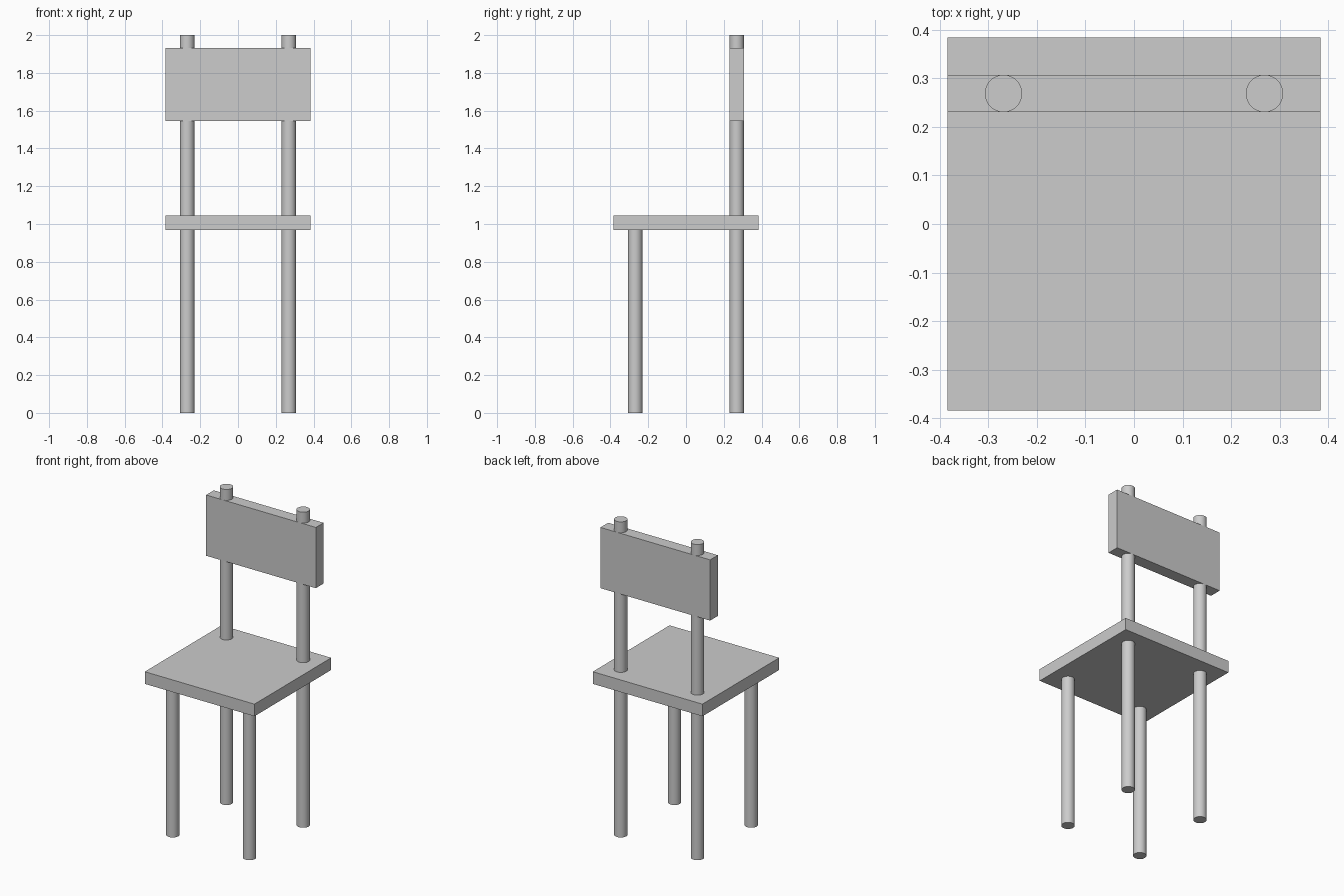
import bpy
import math

cube = bpy.data.objects.get("Cube")
if cube:
    bpy.data.objects.remove(cube, do_unlink=True)

# Single plain grey finish
GREY = (0.604, 0.604, 0.604, 1.0)
grey = bpy.data.materials.new("plain_grey")
grey.use_nodes = True
grey.diffuse_color = GREY
grey.node_tree.nodes["Principled BSDF"].inputs["Base Color"].default_value = GREY

WIDTH = 0.769        # seat and backrest width
THICK = 0.077        # board thickness and post diameter
POST = 0.269         # post offset from the centre
SEAT_LOW = 0.969
BACK_LOW, BACK_HIGH = 1.546, 1.931


def board(name, depth, y, low, high):
    bpy.ops.mesh.primitive_cube_add(size=1, location=(0, y, (low + high) / 2))
    ob = bpy.context.object
    ob.name = name
    ob.scale = (WIDTH, depth, high - low)
    bpy.ops.object.transform_apply(location=False, rotation=False, scale=True)
    ob.data.materials.append(grey)


def post(name, x, y, top):
    bpy.ops.mesh.primitive_cylinder_add(vertices=32, radius=THICK / 2, depth=top,
                                        location=(x, y, top / 2))
    ob = bpy.context.object
    ob.name = name
    ob.data.materials.append(grey)
    bpy.ops.object.shade_smooth_by_angle(angle=math.radians(30))


# Seat and backrest boards
board("seat", WIDTH, 0, SEAT_LOW, SEAT_LOW + THICK)
board("backrest", THICK, POST, BACK_LOW, BACK_HIGH)

# Short front legs, and rear posts running through both boards
for side, x in (("left", POST), ("right", -POST)):
    post("front_leg_" + side, x, -POST, SEAT_LOW)
    post("rear_post_" + side, x, POST, 2.0)
